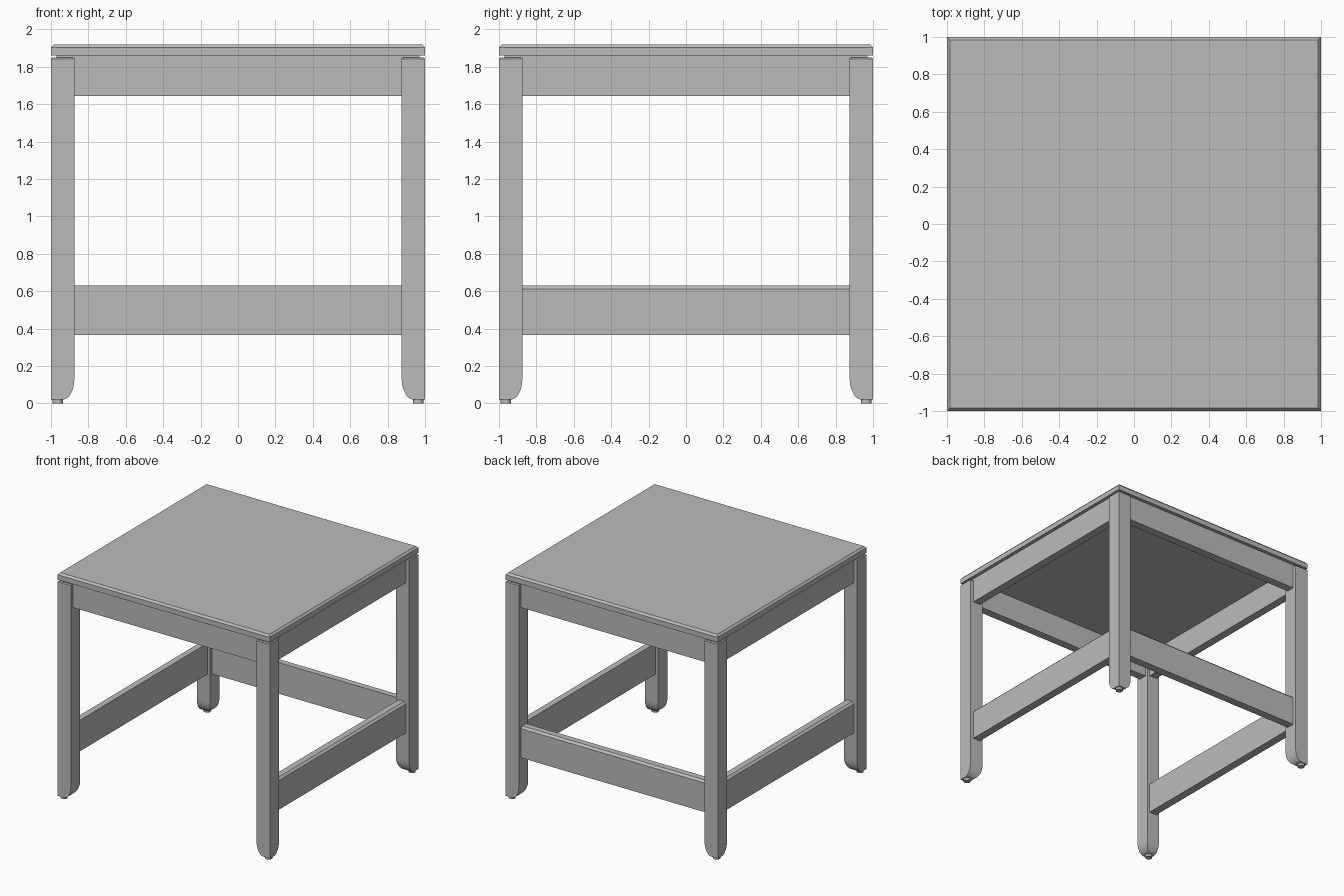
import bpy, bmesh, math
from mathutils import Matrix

cube = bpy.data.objects.get("Cube")
if cube:
    bpy.data.objects.remove(cube)

grey = bpy.data.materials.new("plain grey")
grey.use_nodes = True
colour = (0.5, 0.5, 0.5, 1)
grey.diffuse_color = colour
grey.node_tree.nodes["Principled BSDF"].inputs["Base Color"].default_value = colour


def make_object(name, bm, smooth=False):
    bmesh.ops.recalc_face_normals(bm, faces=bm.faces)
    mesh = bpy.data.meshes.new(name)
    bm.to_mesh(mesh)
    bm.free()
    mesh.materials.append(grey)
    obj = bpy.data.objects.new(name, mesh)
    bpy.context.collection.objects.link(obj)
    if smooth:
        bpy.ops.object.select_all(action='DESELECT')
        obj.select_set(True)
        bpy.context.view_layer.objects.active = obj
        bpy.ops.object.shade_smooth_by_angle(angle=math.radians(35))
    return obj


def loft(sections):
    """Skin a stack of square sections given as (low x, high x, low y, high y, z)."""
    bm = bmesh.new()
    rings = [[bm.verts.new(p) for p in ((a, c, z), (b, c, z), (b, d, z), (a, d, z))]
             for a, b, c, d, z in sections]
    for low, high in zip(rings, rings[1:]):
        for i in range(4):
            j = (i + 1) % 4
            bm.faces.new((low[i], low[j], high[j], high[i]))
    bm.faces.new(rings[0][::-1])
    bm.faces.new(rings[-1])
    return bm


# Tabletop with a chamfered upper rim
make_object("tabletop", loft([(-r, r, -r, r, z) for r, z in
                              ((1, 1.86), (1, 1.903), (0.985, 1.92))]))

# Legs: square posts, rounded at the foot on their two inner sides
INNER, OUTER, ROUND, BASE = 0.875, 1.0, 0.065, 0.02
for sx, side in ((1, "left"), (-1, "right")):
    for sy, end in ((-1, "front"), (1, "back")):
        spans = []
        for i in range(9):
            t = i / 8 * math.pi / 2
            spans.append((INNER + ROUND * (1 - math.sin(t)), OUTER,
                          BASE + 0.11 * (1 - math.cos(t))))
        spans += [(INNER, OUTER, 1.843), (INNER + 0.007, OUTER - 0.007, 1.85)]
        bm = loft([(a, b, a, b, z) for a, b, z in spans])
        bmesh.ops.scale(bm, vec=(sx, sy, 1), verts=bm.verts)
        make_object(f"{end}_{side}_leg", bm, smooth=True)

        # Round glide under the leg
        bm = bmesh.new()
        bmesh.ops.create_cone(bm, cap_ends=True, segments=24, radius1=0.028,
                              radius2=0.028, depth=0.03,
                              matrix=Matrix.Translation((sx * 0.964, sy * 0.964, 0.015)))
        make_object(f"{end}_{side}_glide", bm, smooth=True)

# Aprons on all sides; lower rails everywhere but the front
FACE, BACK = 0.97, 0.9
for turn, side in enumerate(("front", "left", "back", "right")):
    spin = Matrix.Rotation(turn * math.pi / 2, 3, 'Z')
    half = FACE if side in ("front", "back") else BACK
    bm = loft([(-half, half, -FACE, -BACK, z) for z in (1.645, 1.86)])
    bmesh.ops.rotate(bm, matrix=spin, verts=bm.verts)
    make_object(f"{side}_apron", bm)
    if side != "front":
        # Outer top edge is chamfered
        bm = loft([(-BACK, BACK, -FACE, -BACK, 0.365),
                   (-BACK, BACK, -FACE, -BACK, 0.613),
                   (-BACK, BACK, -FACE + 0.017, -BACK, 0.63)])
        bmesh.ops.rotate(bm, matrix=spin, verts=bm.verts)
        make_object(f"{side}_lower_rail", bm)
